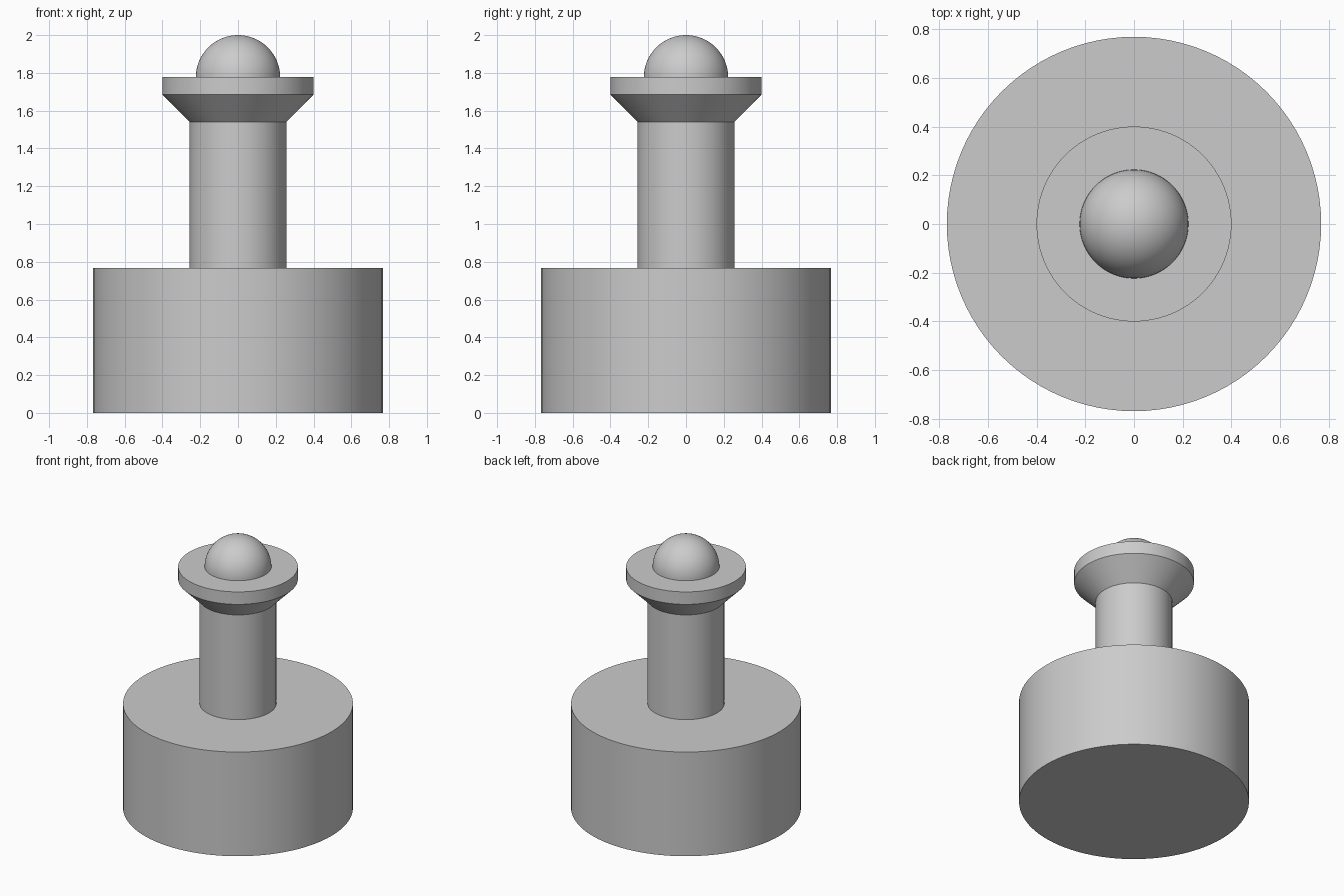
import bpy
import bmesh
import math

if "Cube" in bpy.data.objects:
    bpy.data.objects.remove(bpy.data.objects["Cube"], do_unlink=True)

SEGMENTS = 96

grey = bpy.data.materials.new("light_grey")
grey.use_nodes = True
colour = (0.6, 0.6, 0.6, 1)
grey.diffuse_color = colour
grey.node_tree.nodes["Principled BSDF"].inputs["Base Color"].default_value = colour


def lathe(name, profile):
    """Spin a (radius, height) profile round z; the ends lie on the axis."""
    bm = bmesh.new()
    verts = [bm.verts.new((r, 0, z)) for r, z in profile]
    edges = [bm.edges.new(pair) for pair in zip(verts, verts[1:])]
    bmesh.ops.spin(bm, geom=verts + edges, cent=(0, 0, 0), axis=(0, 0, 1),
                   angle=math.tau, steps=SEGMENTS, use_merge=True)
    bmesh.ops.remove_doubles(bm, verts=bm.verts, dist=0.0001)
    bmesh.ops.recalc_face_normals(bm, faces=bm.faces)
    mesh = bpy.data.meshes.new(name)
    bm.to_mesh(mesh)
    bm.free()
    mesh.materials.append(grey)
    obj = bpy.data.objects.new(name, mesh)
    bpy.context.collection.objects.link(obj)
    bpy.ops.object.select_all(action='DESELECT')
    obj.select_set(True)
    bpy.context.view_layer.objects.active = obj
    bpy.ops.object.shade_smooth_by_angle(angle=math.radians(30))
    return obj


# Wide drum at the bottom
base_top, base_radius = 0.768, 0.768
lathe("base", [(0, 0), (base_radius, 0), (base_radius, base_top), (0, base_top)])

# Column
neck, neck_radius = 1.54, 0.256
lathe("column", [(0, base_top), (neck_radius, base_top), (neck_radius, neck), (0, neck)])

# Flared collar with a straight rim
rim, collar_top, collar_radius = 1.685, 1.777, 0.4
lathe("collar", [(0, neck), (neck_radius, neck), (collar_radius, rim),
                 (collar_radius, collar_top), (0, collar_top)])

# Half-round knob
knob_radius, rings = 2 - collar_top, 24
arc = [(knob_radius * math.cos(a), collar_top + knob_radius * math.sin(a))
       for a in (math.pi / 2 * i / rings for i in range(rings))]
lathe("knob", [(0, collar_top)] + arc + [(0, 2)])
